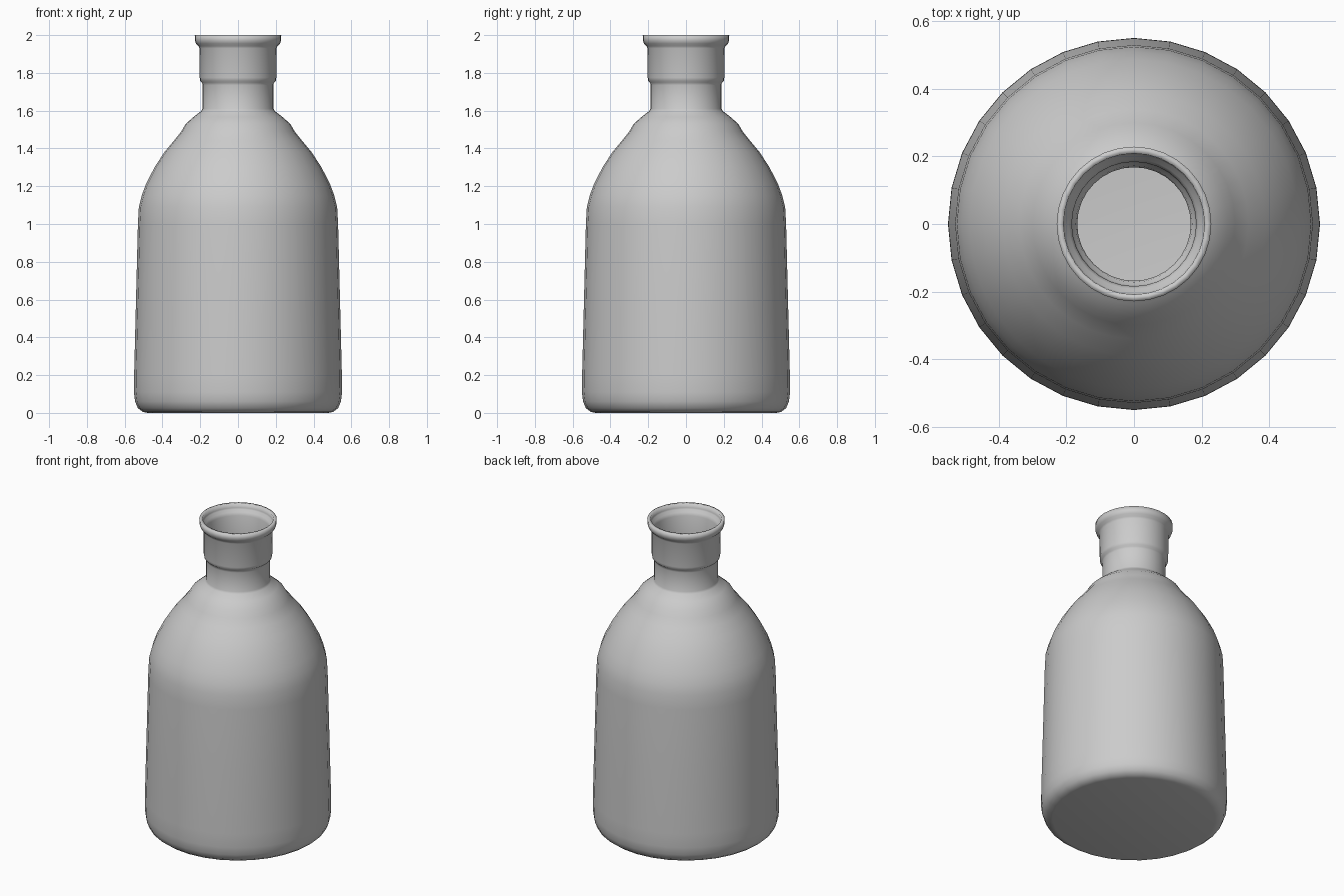
import bpy, bmesh, math

if "Cube" in bpy.data.objects:
    bpy.data.objects.remove(bpy.data.objects["Cube"])

SIDES = 32

# outer profile (radius, height) from base to lip
profile = [
    (0.48, 0.0), (0.505, 0.006), (0.53, 0.025), (0.545, 0.06), (0.551, 0.11), (0.55, 0.2),
    (0.54, 0.6), (0.53, 1.0), (0.525, 1.09), (0.51, 1.15), (0.488, 1.21),
    (0.442, 1.3), (0.39, 1.38), (0.34, 1.44), (0.30, 1.49), (0.277, 1.53), (0.235, 1.567),
    (0.195, 1.598), (0.188, 1.61), (0.188, 1.735), (0.19, 1.748), (0.2, 1.757),
    (0.203, 1.775), (0.204, 1.93), (0.209, 1.942), (0.222, 1.955), (0.228, 1.97),
    (0.229, 2.0),
]

# lathe the outer skin
bm = bmesh.new()
rings = [[bm.verts.new((r * math.cos(2 * math.pi * i / SIDES),
                        r * math.sin(2 * math.pi * i / SIDES), z))
          for i in range(SIDES)] for r, z in profile]
for low, high in zip(rings, rings[1:]):
    for i in range(SIDES):
        j = (i + 1) % SIDES
        bm.faces.new((low[i], low[j], high[j], high[i]))
bm.faces.new(rings[0][::-1])  # flat base

mesh = bpy.data.meshes.new("bottle")
bm.to_mesh(mesh)
bm.free()
bottle = bpy.data.objects.new("bottle", mesh)
bpy.context.collection.objects.link(bottle)

# hollow inside with an open mouth
wall = bottle.modifiers.new("wall", 'SOLIDIFY')
wall.thickness = 0.02
wall.offset = -1
wall.use_rim = True

bpy.context.view_layer.objects.active = bottle
bottle.select_set(True)
bpy.ops.object.shade_smooth_by_angle(angle=math.radians(40))
